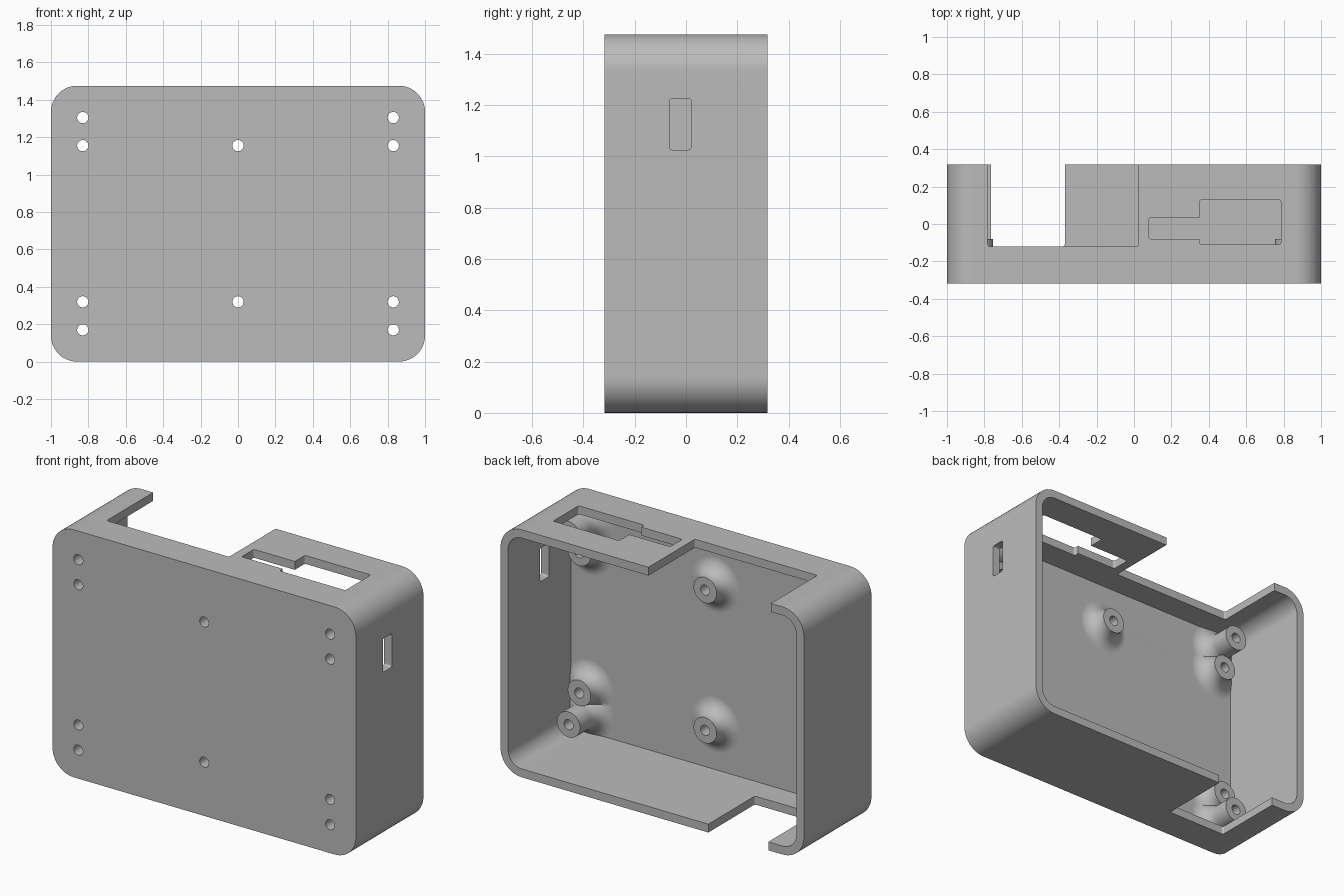
import bpy, bmesh, math
from mathutils import Vector

cube = bpy.data.objects.get("Cube")
if cube:
    bpy.data.objects.remove(cube, do_unlink=True)

# Overall sizes
HALF_DEPTH, HEIGHT, CORNER = 0.318, 1.475, 0.14
WALL, FLOOR_Y = 0.05, -0.275
POST_R, FLARE, HOLE_R = 0.076, 0.09, 0.03

plastic = bpy.data.materials.new("grey plastic")
plastic.use_nodes = True
colour = (0.5, 0.5, 0.5, 1)
plastic.diffuse_color = colour
plastic.node_tree.nodes["Principled BSDF"].inputs["Base Color"].default_value = colour


def place(axis, u, v, d):
    return Vector({"x": (d, u, v), "y": (u, d, v), "z": (u, v, d)}[axis])


def loft(name, rings):
    """Solid from a stack of equal-length rings, capped at both ends."""
    bm = bmesh.new()
    loops = [[bm.verts.new(p) for p in ring] for ring in rings]
    n = len(loops[0])
    for a, b in zip(loops, loops[1:]):
        for i in range(n):
            j = (i + 1) % n
            bm.faces.new((a[i], a[j], b[j], b[i]))
    bm.faces.new(loops[0])
    bm.faces.new(loops[-1])
    bmesh.ops.recalc_face_normals(bm, faces=bm.faces)
    mesh = bpy.data.meshes.new(name)
    bm.to_mesh(mesh)
    bm.free()
    mesh.materials.append(plastic)
    obj = bpy.data.objects.new(name, mesh)
    bpy.context.collection.objects.link(obj)
    return obj


def rounded_prism(name, axis, u, v, d, radius, steps=8):
    """Rounded rectangle spanning u and v, extruded over d along the axis."""
    outline = []
    corners = ((u[1], v[1]), (u[0], v[1]), (u[0], v[0]), (u[1], v[0]))
    for k, (cu, cv) in enumerate(corners):
        cu += radius if cu == u[0] else -radius
        cv += radius if cv == v[0] else -radius
        for s in range(steps + 1):
            a = math.pi / 2 * (k + s / steps)
            outline.append((cu + radius * math.cos(a), cv + radius * math.sin(a)))
    return loft(name, [[place(axis, p, q, w) for p, q in outline] for w in d])


def post(name, x, z, end_y, segments=48):
    """Round standoff along y with a flared foot tangent to the floor."""
    profile = [(POST_R + FLARE, FLOOR_Y - 0.02)]
    for s in range(11):
        a = math.pi / 2 * s / 10
        profile.append((POST_R + FLARE * (1 - math.sin(a)),
                        FLOOR_Y + FLARE * (1 - math.cos(a))))
    profile.append((POST_R, end_y))
    angles = [2 * math.pi * i / segments for i in range(segments)]
    return loft(name, [[(x + r * math.cos(a), y, z + r * math.sin(a))
                        for a in angles] for r, y in profile])


def combine(obj, tool, operation, keep=False):
    bpy.context.view_layer.objects.active = obj
    mod = obj.modifiers.new(operation.lower(), "BOOLEAN")
    mod.operation, mod.object, mod.solver = operation, tool, "EXACT"
    bpy.ops.object.modifier_apply(modifier=mod.name)
    if not keep:
        bpy.data.objects.remove(tool, do_unlink=True)


def inset_block(name, inset, y):
    return rounded_prism(name, "y", (-1 + inset, 1 - inset),
                         (inset, HEIGHT - inset), y, CORNER - inset, 12)


# Open-backed shell
case = inset_block("enclosure", 0, (-HALF_DEPTH, HALF_DEPTH))
combine(case, inset_block("cavity", WALL, (FLOOR_Y, 0.5)), "DIFFERENCE")

# Standoffs: short ones inside, tall ones nearest the corners
limit = inset_block("post_limit", WALL / 2, (-0.305, 0.3))
short_z, tall_z = (0.32, 1.155), (0.17, 1.305)
spots = [(x, z, -0.18) for x in (-0.83, 0, 0.83) for z in short_z]
spots += [(x, z, -0.08) for x in (-0.83, 0.83) for z in tall_z]
for x, z, end_y in spots:
    standoff = post("standoff", x, z, end_y)
    combine(standoff, limit, "INTERSECT", keep=True)
    combine(case, standoff, "UNION")
bpy.data.objects.remove(limit, do_unlink=True)

# Screw holes through floor and standoffs
for x, z, end_y in spots:
    hole = rounded_prism("hole", "y", (x - HOLE_R, x + HOLE_R),
                         (z - HOLE_R, z + HOLE_R), (-0.5, 0.5), HOLE_R * 0.999)
    combine(case, hole, "DIFFERENCE")

# Top and bottom notches, stepped top slot and side slot
top, bottom = (1.4, 1.6), (-0.1, 0.08)
openings = [
    ("z", (-0.782, 0.025), (-0.12, 0.5), top),
    ("z", (-0.765, -0.37), (-0.12, 0.5), bottom),
    ("z", (0.08, 0.4), (-0.08, 0.035), top),
    ("z", (0.35, 0.785), (-0.11, 0.13), top),
    ("x", (-0.065, 0.02), (1.025, 1.225), (0.9, 1.1)),
]
for axis, u, v, d in openings:
    combine(case, rounded_prism("opening", axis, u, v, d, 0.012, 4), "DIFFERENCE")

# Smooth rounds, crisp edges
bpy.ops.object.select_all(action="DESELECT")
case.select_set(True)
bpy.context.view_layer.objects.active = case
bpy.ops.object.shade_smooth_by_angle(angle=math.radians(30))
weighted = case.modifiers.new("even_shading", "WEIGHTED_NORMAL")
weighted.keep_sharp = True
